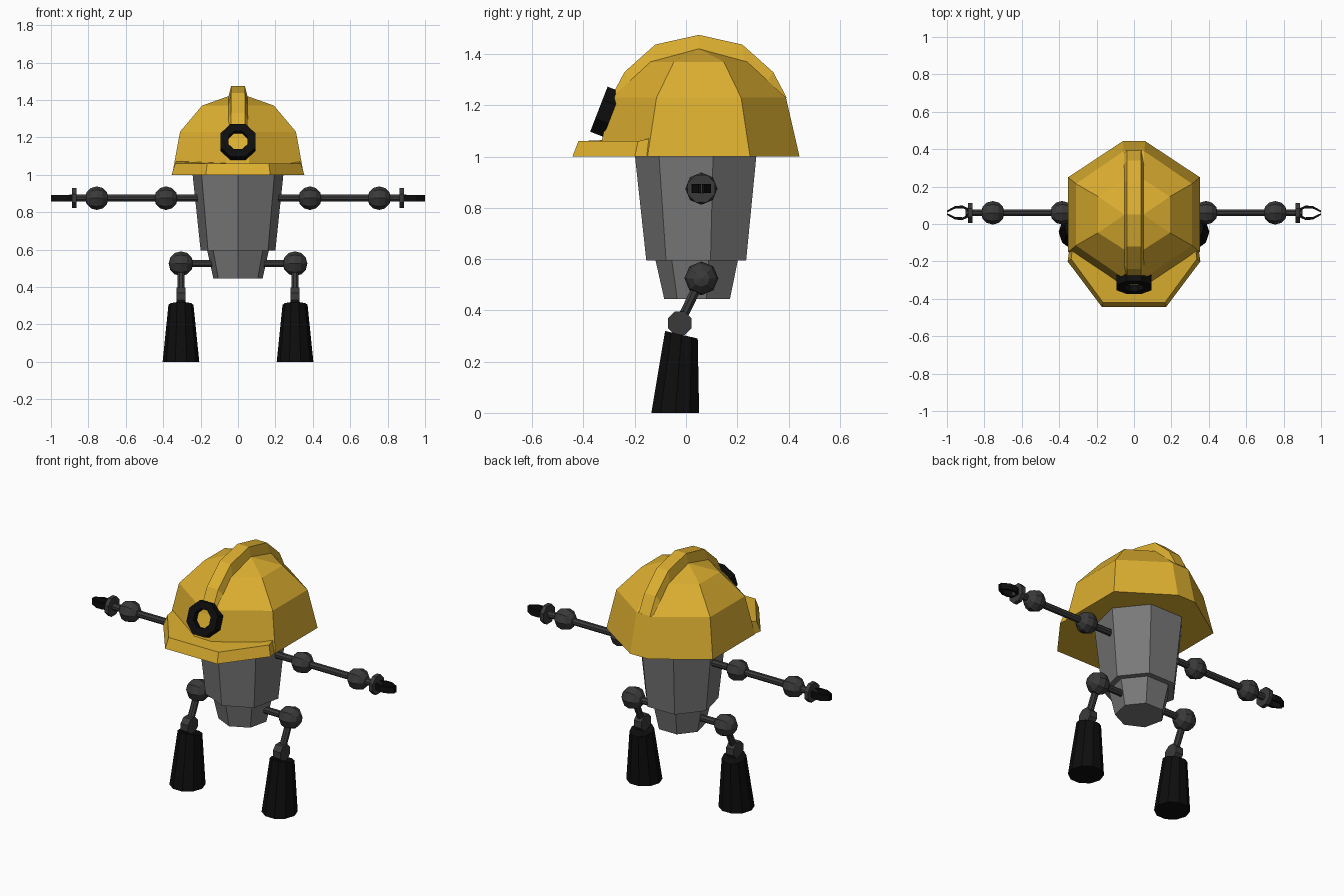
import bpy, bmesh, math
from mathutils import Vector, Matrix

if "Cube" in bpy.data.objects:
    bpy.data.objects.remove(bpy.data.objects["Cube"])


def material(name, r, g, b):
    m = bpy.data.materials.new(name)
    m.diffuse_color = (r, g, b, 1)
    m.use_nodes = True
    m.node_tree.nodes["Principled BSDF"].inputs["Base Color"].default_value = m.diffuse_color
    return m


YELLOW = material("helmet yellow", 0.72, 0.43, 0.03)
GRAY = material("body gray", 0.19, 0.19, 0.19)
DARK = material("joint dark gray", 0.042, 0.042, 0.042)
BLACK = material("rubber black", 0.004, 0.004, 0.004)
CY = 0.05   # depth of the body axis
AY = 0.06   # depth of the limbs


def finish(bm, name, mat):
    bmesh.ops.remove_doubles(bm, verts=bm.verts, dist=0.0005)
    bmesh.ops.recalc_face_normals(bm, faces=bm.faces)
    me = bpy.data.meshes.new(name)
    bm.to_mesh(me)
    bm.free()
    me.materials.append(mat)
    ob = bpy.data.objects.new(name, me)
    bpy.context.collection.objects.link(ob)
    return ob


def loft(name, rings, mat, closed=False):
    """Skin a list of equal-length point rings; cap the ends unless closed."""
    bm = bmesh.new()
    rows = [[bm.verts.new(p) for p in ring] for ring in rings]
    n = len(rows[0])
    pairs = list(zip(rows, rows[1:])) + ([(rows[-1], rows[0])] if closed else [])
    for a, b in pairs:
        for i in range(n):
            j = (i + 1) % n
            bm.faces.new((a[i], a[j], b[j], b[i]))
    if not closed:
        bm.faces.new(rows[0])
        bm.faces.new(rows[-1])
    return finish(bm, name, mat)


def circle(r, n, phase=0.0):
    return [(r * math.cos(phase + 2 * math.pi * i / n),
             r * math.sin(phase + 2 * math.pi * i / n)) for i in range(n)]


def rod(name, a, b, r, mat, n=8):
    a, b = Vector(a), Vector(b)
    q = (b - a).to_track_quat('Z', 'Y')
    ring = [q @ Vector((x, y, 0)) for x, y in circle(r, n, math.pi / n)]
    return loft(name, [[a + p for p in ring], [b + p for p in ring]], mat)


def ball(name, c, r):
    bm = bmesh.new()
    bmesh.ops.create_uvsphere(bm, u_segments=8, v_segments=6, radius=r,
                              matrix=Matrix.Translation(c) @ Matrix.Rotation(math.pi / 2, 4, 'Y'))
    return finish(bm, name, DARK)


# seven-sided body and hips, flat side to the back
def seven(r, z):
    return [(x, CY + y, z) for x, y in circle(r, 7, -math.pi / 2)]


loft("body", [seven(0.205, 0.595), seven(0.25, 1.01)], GRAY)
loft("hips", [seven(0.135, 0.445), seven(0.17, 0.60)], GRAY)


# helmet dome: hexagon with clipped front and back corners
def dome_ring(z, x0, y0, x1, y1):
    q = [(x0, y0), (x1, y1), (x1, -y1), (x0, -y0)]
    q += [(-x, y) for x, y in reversed(q)]
    return [(x, CY + y, z) for x, y in q]


loft("helmet_dome", [dome_ring(1.0, 0.06, 0.393, 0.352, 0.2),
                     dome_ring(1.23, 0.055, 0.34, 0.31, 0.165),
                     dome_ring(1.37, 0.05, 0.188, 0.192, 0.097),
                     dome_ring(1.42, 0.05, 0.002, 0.052, 0.001)], YELLOW)

# raised ridge over the dome, narrower on top
crest = [(0.343, 1.23), (0.29, 1.33), (0.17, 1.437), (0, 1.475)]
base = [(0.335, 1.225), (0.265, 1.29), (0.18, 1.355), (0, 1.40)]
mirror = lambda pts: pts + [(-y, z) for y, z in reversed(pts[:-1])]
loft("helmet_ridge", [[(-0.055, CY + b, bz), (-0.037, CY + c, cz),
                       (0.037, CY + c, cz), (0.055, CY + b, bz)]
                      for (c, cz), (b, bz) in zip(mirror(crest), mirror(base))], YELLOW)


# helmet brim
def brim_ring(pts):
    return pts + [(-x, y, z) for x, y, z in reversed(pts)]


loft("helmet_brim", [
    brim_ring([(0.345, -0.13, 1.0), (0.355, -0.2, 1.0), (0.172, -0.443, 1.0)]),
    brim_ring([(0.33, -0.135, 1.073), (0.336, -0.187, 1.06), (0.165, -0.42, 1.06)])], YELLOW)

# head lamp: tilted octagonal ring with a recessed lens
out = Vector((0, -0.93, 0.36)).normalized()
up = Vector((0, 0.36, 0.93)).normalized()
lamp_c = Vector((0, -0.34, 1.185))


def lamp_ring(r, depth):
    return [lamp_c - out * depth + Vector((x, 0, 0)) + up * y
            for x, y in circle(r, 8, math.pi / 8)]


loft("lamp_ring", [lamp_ring(0.102, 0), lamp_ring(0.102, 0.055),
                   lamp_ring(0.056, 0.055), lamp_ring(0.056, 0)], BLACK, closed=True)
loft("lamp_lens", [lamp_ring(0.058, 0.035), lamp_ring(0.058, 0.05)], YELLOW)

for s, side in ((1, "right"), (-1, "left")):
    # arm
    az = 0.875
    rod("arm_" + side, (s * 0.2, AY, az), (s * 0.90, AY, az), 0.02, DARK)
    for nm, x in (("shoulder_", 0.385), ("elbow_", 0.755)):
        ball(nm + side, (s * x, AY, az), 0.063)
    rod("wrist_" + side, (s * 0.863, AY, az), (s * 0.887, AY, az), 0.058, DARK)
    # two curved gripping fingers
    path = [(0.885, 0.024), (0.915, 0.038), (0.955, 0.037), (1.0, 0.012)]
    for t, end in ((1, "back"), (-1, "front")):
        rings = []
        for x, y in path:
            inner = max(y - 0.014, 0.002)
            rings.append([(s * x, AY + t * yy, az + z) for yy, z in
                          ((y, -0.018), (y, 0.018), (inner, 0.018), (inner, -0.018))])
        loft("finger_%s_%s" % (end, side), rings, BLACK)
    # leg
    lx = s * 0.305
    rod("hip_rod_" + side, (s * 0.08, AY, 0.525), (lx, AY, 0.525), 0.02, DARK)
    ball("hip_joint_" + side, (lx, AY, 0.525), 0.066)
    rod("shin_" + side, (lx, AY, 0.525), (lx, -0.025, 0.35), 0.02, DARK)
    rod("ankle_" + side, (lx - 0.025, -0.025, 0.35), (lx + 0.025, -0.025, 0.35), 0.05, DARK)
    # boot with a slanted top
    loft("boot_" + side, [
        [(lx + x, -0.042 + y, 0) for x, y in circle(0.098, 10)],
        [(lx + x, -0.018 + y, 0.305 - 0.23 * y) for x, y in circle(0.067, 10)]], BLACK)
